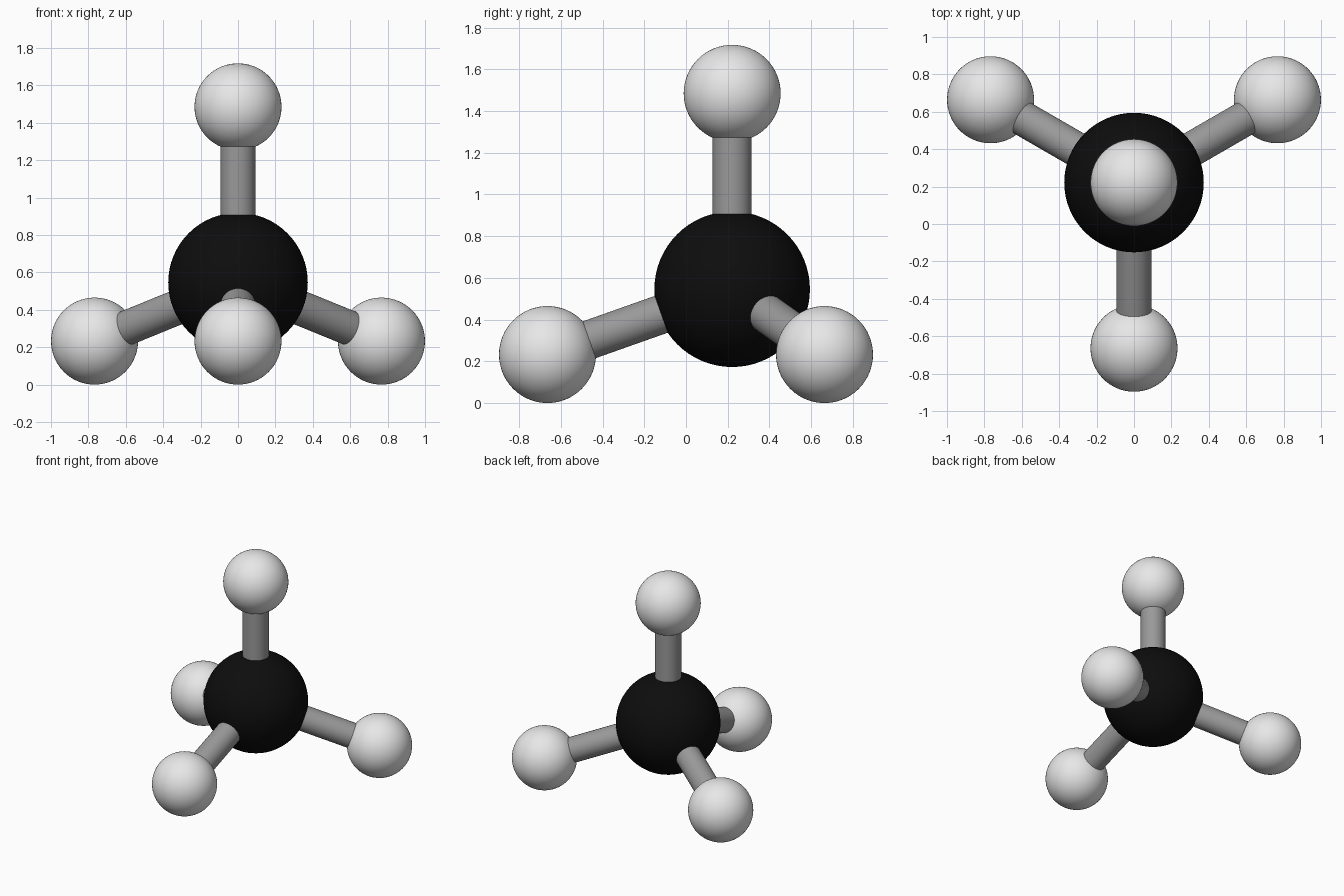
import bpy
import math
from mathutils import Vector

if "Cube" in bpy.data.objects:
    bpy.data.objects.remove(bpy.data.objects["Cube"])

BOND = 0.9394       # centre-to-centre distance
R_CORE, R_OUTER, R_ROD = 0.373, 0.2325, 0.0935
CORE = Vector((0, 0.2214, 0.5456))


def material(name, rgb):
    m = bpy.data.materials.new(name)
    m.diffuse_color = (*rgb, 1)
    m.use_nodes = True
    m.node_tree.nodes["Principled BSDF"].inputs["Base Color"].default_value = m.diffuse_color
    return m


black = material("black", (0.004, 0.004, 0.004))
white = material("off_white", (0.8, 0.8, 0.8))
grey = material("grey", (0.32, 0.32, 0.32))


def finish(name, mat):
    ob = bpy.context.object
    ob.name = name
    ob.data.materials.append(mat)
    bpy.ops.object.shade_smooth_by_angle(angle=math.radians(40))


def ball(name, centre, radius, mat):
    bpy.ops.mesh.primitive_uv_sphere_add(segments=64, ring_count=32, radius=radius, location=centre)
    finish(name, mat)


def rod(name, a, b, mat):
    d = b - a
    bpy.ops.mesh.primitive_cylinder_add(vertices=48, radius=R_ROD, depth=d.length, location=(a + b) / 2,
                                        rotation=d.to_track_quat('Z', 'Y').to_euler())
    finish(name, mat)


# Tetrahedral directions: one up, three spread below
directions = [Vector((0, 0, 1))]
for deg in (-90, 30, 150):
    t = math.radians(deg)
    s = math.sqrt(8) / 3
    directions.append(Vector((s * math.cos(t), s * math.sin(t), -1 / 3)))

# Centre ball, then an outer ball and connecting rod per direction
ball("centre_ball", CORE, R_CORE, black)
for label, d in zip(("top", "front", "right", "left"), directions):
    ball(label + "_ball", CORE + d * BOND, R_OUTER, white)
    # rod ends stay buried inside both balls
    rod(label + "_rod", CORE + d * (R_CORE - 0.06), CORE + d * (BOND - R_OUTER + 0.06), grey)
